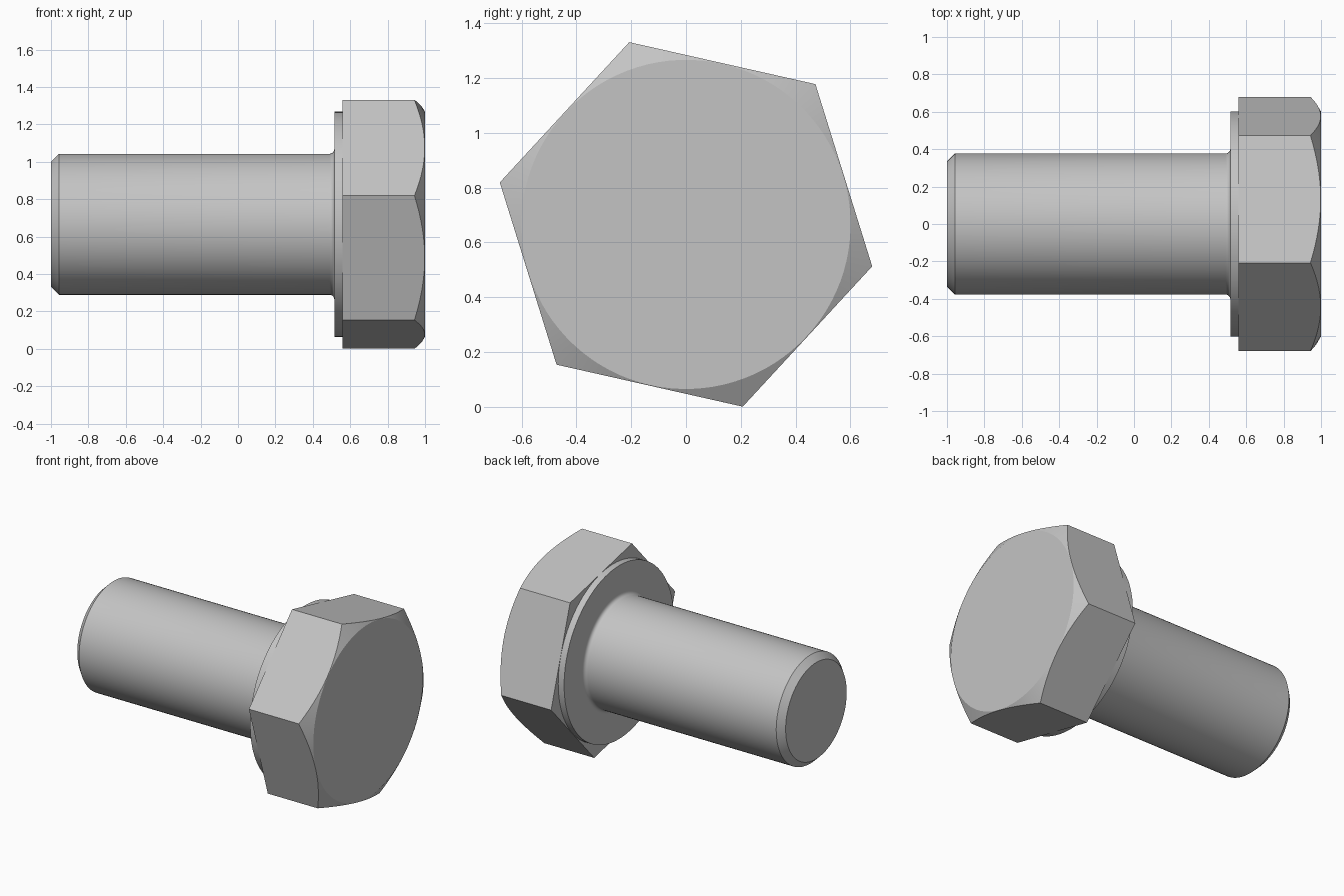
import bpy, bmesh, math

cube = bpy.data.objects.get("Cube")
if cube:
    bpy.data.objects.remove(cube, do_unlink=True)

AXIS_Z = 0.666          # height of the bolt axis
CORNER_R = 0.697        # hexagon corner radius
FLAT_R = CORNER_R * math.cos(math.pi / 6)
TURN = math.radians(47.3)
FACE_R = 0.601          # flat disc on the end of the head

steel = bpy.data.materials.new("grey steel")
steel.use_nodes = True
GREY = (0.55, 0.55, 0.55, 1)
steel.diffuse_color = GREY
steel.node_tree.nodes["Principled BSDF"].inputs["Base Color"].default_value = GREY


def polar(x, r, a):
    return (x, r * math.cos(a), AXIS_Z + r * math.sin(a))


def finish(bm, name):
    bmesh.ops.recalc_face_normals(bm, faces=bm.faces)
    mesh = bpy.data.meshes.new(name)
    bm.to_mesh(mesh)
    bm.free()
    mesh.materials.append(steel)
    obj = bpy.data.objects.new(name, mesh)
    bpy.context.collection.objects.link(obj)
    bpy.ops.object.select_all(action='DESELECT')
    obj.select_set(True)
    bpy.context.view_layer.objects.active = obj
    bpy.ops.object.shade_smooth_by_angle(angle=math.radians(25))
    return obj


def bridge(bm, a, b):
    n = len(a)
    for i in range(n):
        j = (i + 1) % n
        bm.faces.new((a[i], a[j], b[j], b[i]))


def turned(name, profile, segments=96):
    """Closed solid turned about the bolt axis from (x, radius) points."""
    bm = bmesh.new()
    rings = [[bm.verts.new(polar(x, r, math.tau * i / segments))
              for i in range(segments)] for x, r in profile]
    for a, b in zip(rings, rings[1:]):
        bridge(bm, a, b)
    bm.faces.new(rings[0])
    bm.faces.new(rings[-1])
    return finish(bm, name)


# Shank with a bevelled tip and a rounded fillet under the head
FILLET = 0.025
fillet = [(0.515 - FILLET * math.cos(t), 0.402 - FILLET * math.sin(t))
          for t in (math.radians(90 - 18 * k) for k in range(6))]
fillet = [(0.49 + FILLET * math.sin(k * math.pi / 10),
           0.377 + FILLET * (1 - math.cos(k * math.pi / 10))) for k in range(6)]
turned("shank", [(-1, 0.335), (-0.957, 0.377)] + fillet + [(0.53, 0.402)])

# Round bearing collar
turned("collar", [(0.515, 0.602), (0.57, 0.602)])

# Hexagonal head whose corners are cut by a shallow cone
STEPS = 16
bm = bmesh.new()
back = [bm.verts.new(polar(0.56, CORNER_R, TURN + k * math.pi / 3)) for k in range(6)]
rim, disc = [], []
for i in range(6 * STEPS):
    local = (i % STEPS) / STEPS * math.pi / 3
    a = TURN + i / STEPS * math.pi / 3
    r = FLAT_R / math.cos(local - math.pi / 6)
    rim.append(bm.verts.new(polar(1 - (r - FACE_R) * 0.59, r, a)))
    disc.append(bm.verts.new(polar(1, FACE_R, a)))
for k in range(6):
    arc = [rim[(k * STEPS + i) % len(rim)] for i in range(STEPS + 1)]
    bm.faces.new([back[k], back[(k + 1) % 6]] + arc[::-1])
bridge(bm, rim, disc)
bm.faces.new(disc)
bm.faces.new(back)
finish(bm, "hex_head")
